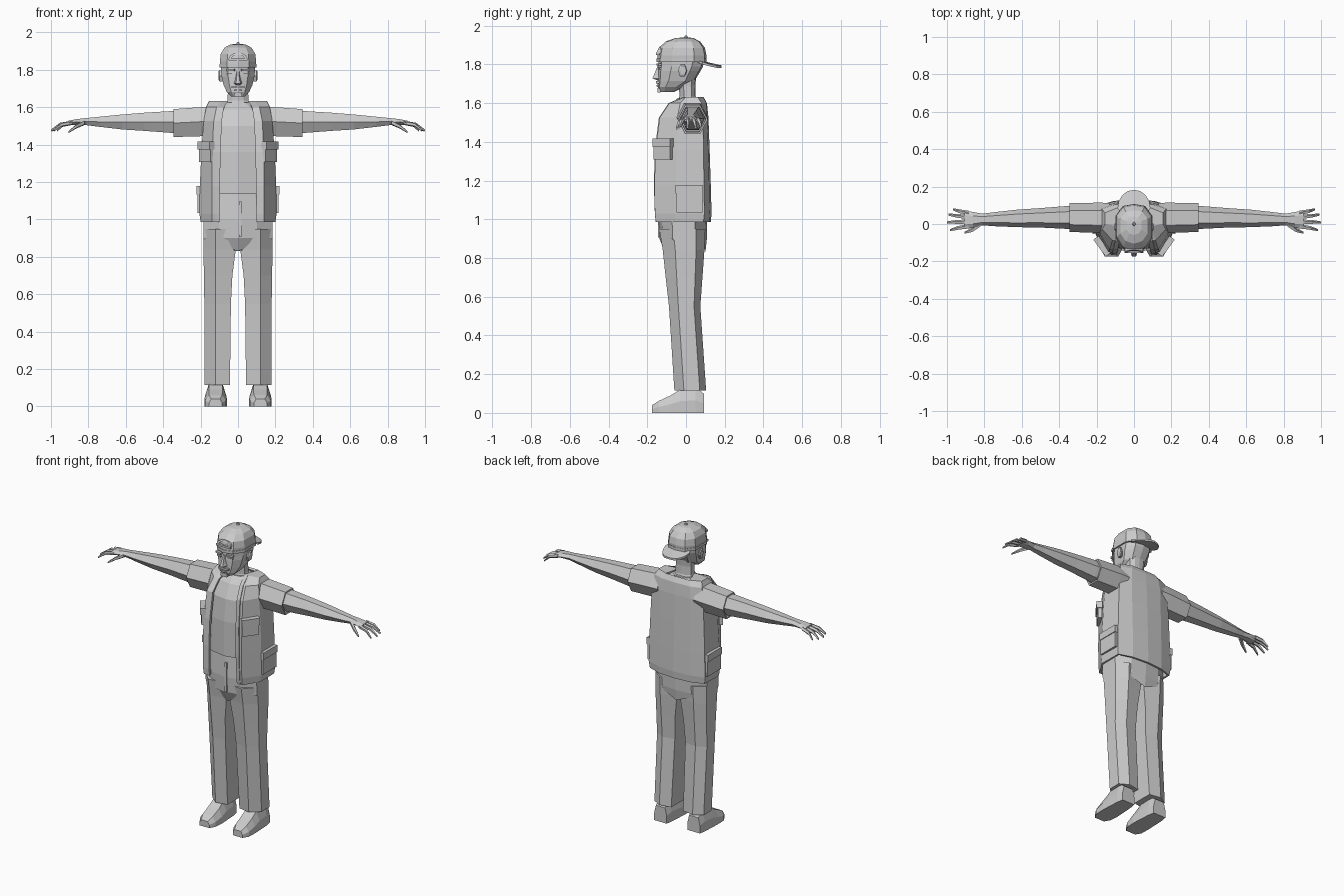
import bpy, bmesh, math
from mathutils import Matrix

grey = bpy.data.materials.new("light_grey")
grey.diffuse_color = (0.6, 0.6, 0.6, 1)


def finish(name, bm, mirror=False, thick=0, recalc=True):
    if recalc:
        bmesh.ops.recalc_face_normals(bm, faces=bm.faces)
    me = bpy.data.meshes.new(name)
    bm.to_mesh(me)
    bm.free()
    me.materials.append(grey)
    ob = bpy.data.objects.new(name, me)
    bpy.context.collection.objects.link(ob)
    if mirror:
        ob.modifiers.new("mirror", 'MIRROR')
    if thick:
        s = ob.modifiers.new("thickness", 'SOLIDIFY')
        s.thickness = thick
        s.offset = -1
    return ob


def loft(name, rings, mirror=False, closed=True, thick=0, cap_points=None):
    """Skin a list of equal point rings."""
    bm = bmesh.new()
    rows = [[bm.verts.new(p) for p in r] for r in rings]
    n = len(rows[0])
    for a, b in zip(rows, rows[1:]):
        for i in range(n if closed else n - 1):
            j = (i + 1) % n
            bm.faces.new((a[i], a[j], b[j], b[i]))
    if closed:
        bm.faces.new(rows[0][::-1])
        bm.faces.new(rows[-1])
    elif cap_points:
        bm.faces.new(rows[-1][:cap_points])
    return finish(name, bm, mirror, thick, closed)


def body_ring(z, w, yf, yb, mid=0.55, side=0.28):
    """Symmetric ten-sided outline at height z."""
    d = yb - yf
    half = [(0, yf), (w * mid, yf + d * .07), (w, yf + d * side),
            (w, yb - d * .25), (w * mid, yb - d * .04), (0, yb)]
    pts = half + [(-x, y) for x, y in half[-2:0:-1]]
    return [(x, y, z) for x, y in pts]


def tube(name, stations, n=6):
    """Limb along x: stations are (x, y, z, ry, rz); mirrored."""
    rings = [[(x, y + ry * math.cos(2 * math.pi * i / n),
               z + rz * math.sin(2 * math.pi * i / n)) for i in range(n)]
             for x, y, z, ry, rz in stations]
    return loft(name, rings, mirror=True)


def box(name, loc, size, rz=0, rx=0, mirror=False):
    bm = bmesh.new()
    m = (Matrix.Translation(loc) @ Matrix.Rotation(rz, 4, 'Z')
         @ Matrix.Rotation(rx, 4, 'X') @ Matrix.Diagonal((*size, 1)))
    bmesh.ops.create_cube(bm, size=1, matrix=m)
    return finish(name, bm, mirror)


# Shoes, lofted from heel to toe
shoe = []
for y, xi, xo, top, inset in ((.092, .075, .165, .10, .012), (.05, .068, .172, .13, .018),
                              (-.03, .063, .176, .12, .022), (-.08, .06, .178, .09, .022),
                              (-.14, .065, .176, .062, .02), (-.175, .085, .155, .04, .012)):
    shoe.append([(xi, y, 0), (xo, y, 0), (xo, y, top * .5), (xo - inset, y, top),
                 (xi + inset, y, top), (xi, y, top * .5)])
loft("shoe", shoe, mirror=True)

# Trouser legs
leg = []
for z, xi, xo, yf, yb in ((.115, .043, .178, -.06, .104), (.55, .038, .18, -.088, .074),
                          (.70, .03, .182, -.105, .085), (.84, .012, .185, -.12, .095),
                          (.95, .005, .185, -.138, .1)):
    d, xm = yb - yf, .12
    leg.append([(xi, yf + d * .08, z), (xm, yf, z), (xo, yf + d * .3, z), (xo, yb - d * .2, z),
                (xm, yb, z), (xi, yb - d * .08, z)])
loft("trouser_leg", leg, mirror=True)

# Trouser seat, with the crotch lowest on the centre line
seat = [body_ring(.87, .183, -.11, .1), body_ring(.90, .185, -.137, .108),
        body_ring(1.0, .185, -.143, .11), body_ring(1.145, .17, -.134, .1)]
seat[0] = [(x, y, z - (.04 if x == 0 else 0)) for x, y, z in seat[0]]
loft("trouser_seat", seat)
box("fly", (.012, -.141, 1.0), (.012, .009, .19))

# Shirt
loft("shirt", [body_ring(z, w, f, b) for z, w, f, b in
               ((1.135, .178, -.143, .105), (1.36, .178, -.143, .105), (1.50, .17, -.128, .1),
                (1.585, .14, -.085, .09), (1.625, .07, -.045, .07))])

# Open vest, half a wall from the front edge to the spine
vest = []
for z, pts in (
        (.985, ((.102, -.148), (.138, -.155), (.2, -.055), (.198, .09), (.11, .12), (0, .128))),
        (1.03, ((.102, -.153), (.14, -.161), (.206, -.055), (.203, .095), (.11, .123), (0, .132))),
        (1.18, ((.1, -.158), (.14, -.163), (.204, -.052), (.2, .093), (.11, .12), (0, .128))),
        (1.36, ((.096, -.153), (.138, -.158), (.196, -.047), (.193, .09), (.11, .115), (0, .122))),
        (1.525, ((.09, -.132), (.13, -.136), (.184, -.045), (.184, .088), (.11, .11), (0, .116))),
        (1.60, ((.078, -.082), (.115, -.086), (.17, -.03), (.172, .08), (.1, .104), (0, .108))),
        (1.632, ((.058, -.005), (.09, -.012), (.155, 0), (.155, .06), (.085, .088), (0, .09)))):
    vest.append([(x, y, z) for x, y in pts])
loft("vest", vest, mirror=True, closed=False, thick=.014, cap_points=5)

# Raised front edging and neck trim on the vest
trim = [[(r[0][0] - .003, r[0][1] - .005, r[0][2]),
         (r[0][0] + .022, r[0][1] - .008, r[0][2]),
         (r[0][0] + .022, r[0][1] + .008, r[0][2]),
         (r[0][0] - .003, r[0][1] + .012, r[0][2])] for r in vest]
loft("vest_edging", trim, mirror=True)

# Vest pockets
a = math.radians(54)
box("chest_pocket", (.169, -.118, 1.345), (.105, .024, .075), a, mirror=True)
box("chest_pocket_flap", (.171, -.119, 1.395), (.112, .034, .045), a, mirror=True)
box("side_pocket", (.207, .018, 1.095), (.02, .135, .12), mirror=True)
box("side_pocket_flap", (.209, .018, 1.155), (.026, .142, .045), mirror=True)

# Sleeves with a hollow cuff
tube("sleeve", [(.13, .03, 1.525, .083, .088), (.19, .033, 1.523, .081, .09),
                (.345, .035, 1.515, .077, .086), (.345, .035, 1.516, .068, .075),
                (.31, .035, 1.516, .066, .073)])

# Bare arms and palms
tube("arm", [(.28, .035, 1.52, .063, .068), (.36, .035, 1.521, .061, .067),
             (.50, .033, 1.522, .052, .056), (.62, .03, 1.521, .047, .046),
             (.74, .026, 1.522, .038, .031), (.81, .024, 1.523, .031, .022),
             (.86, .022, 1.521, .042, .018), (.905, .022, 1.516, .049, .014)])

# Fingers and thumb
for name, y0, y1, xt in (("little_finger", .058, .078, .968), ("ring_finger", .036, .05, .993),
                         ("middle_finger", .012, .008, 1.0), ("index_finger", -.012, -.034, .985)):
    tube(name, [(.885, y0, 1.517, .013, .012), ((.885 + xt) / 2 + .01, (y0 + y1) / 2, 1.506, .011, .011),
                (xt, y1, 1.475, .006, .006)], 5)
tube("thumb", [(.82, .0, 1.518, .016, .014), (.865, -.032, 1.497, .013, .012),
               (.905, -.047, 1.468, .006, .006)], 5)

# Neck
loft("neck", [body_ring(1.59, .075, -.045, .07), body_ring(1.635, .056, -.034, .05),
              body_ring(1.69, .054, -.036, .048), body_ring(1.75, .058, -.04, .055)])

# Head
loft("head", [body_ring(z, w, f, b, .6, .3) for z, w, f, b in
              ((1.658, .036, -.134, -.06), (1.682, .06, -.146, -.015), (1.715, .076, -.147, .045),
               (1.765, .088, -.146, .075), (1.79, .09, -.143, .088), (1.83, .09, -.143, .095))])

# Nose, lofted downwards from the brow
nose = []
for z, w, y in ((1.795, .008, -.146), (1.745, .017, -.166), (1.728, .023, -.173), (1.72, .016, -.155)):
    nose.append([(-w, -.135, z), (-w * .5, y, z), (w * .5, y, z), (w, -.135, z)])
loft("nose", nose)

# Face details
box("moustache", (0, -.146, 1.708), (.07, .016, .012))
box("lower_lip", (0, -.147, 1.69), (.042, .012, .009))
box("chin_beard", (0, -.14, 1.666), (.045, .016, .022))
box("eye", (.04, -.136, 1.778), (.034, .009, .010), math.radians(12), mirror=True)
box("eyebrow", (.04, -.14, 1.799), (.044, .016, .012), math.radians(14), mirror=True)

# Ears
tube("ear", [(.078, -.022, 1.765, .018, .032), (.098, -.018, 1.768, .023, .036),
             (.104, -.014, 1.77, .016, .026)])

# Backwards cap with a band, strap opening and button
loft("cap", [body_ring(z, w, f, b, .6, .3) for z, w, f, b in
             ((1.815, .095, -.149, .104), (1.845, .097, -.148, .106), (1.885, .092, -.14, .098),
              (1.918, .073, -.105, .073), (1.935, .04, -.058, .04), (1.939, .012, -.016, .014))])
loft("cap_band", [body_ring(z, .099, -.152, .107, .6, .3) for z in (1.812, 1.83)])
strap = []
for i in range(7):
    t = math.pi * i / 6
    c, s = math.cos(t), math.sin(t)
    strap.append([(r * c, y - .004 + .016 * s * r / .05, 1.857 + r * .68 * s)
                  for r, y in ((.036, -.15), (.05, -.15), (.05, -.128), (.036, -.128))])
loft("strap_opening", strap)
box("cap_strap", (0, -.146, 1.855), (.1, .016, .013))
bm = bmesh.new()
bmesh.ops.create_cone(bm, cap_ends=True, segments=6, radius1=.012, radius2=.006, depth=.012,
                      matrix=Matrix.Translation((0, 0, 1.942)))
finish("cap_button", bm)

# Cap brim, drooping to the back and sides
brim = []
for i in range(9):
    t = math.pi * i / 8
    x, y = .088 * math.cos(t), .085 + .098 * math.sin(t)
    z = 1.818 - .30 * (y - .085) - .012 * abs(math.cos(t))
    brim.append([(x, y, z - .006), (x, y, z + .006), (x * .75, .05, 1.826), (x * .75, .05, 1.812)])
loft("cap_brim", brim)
